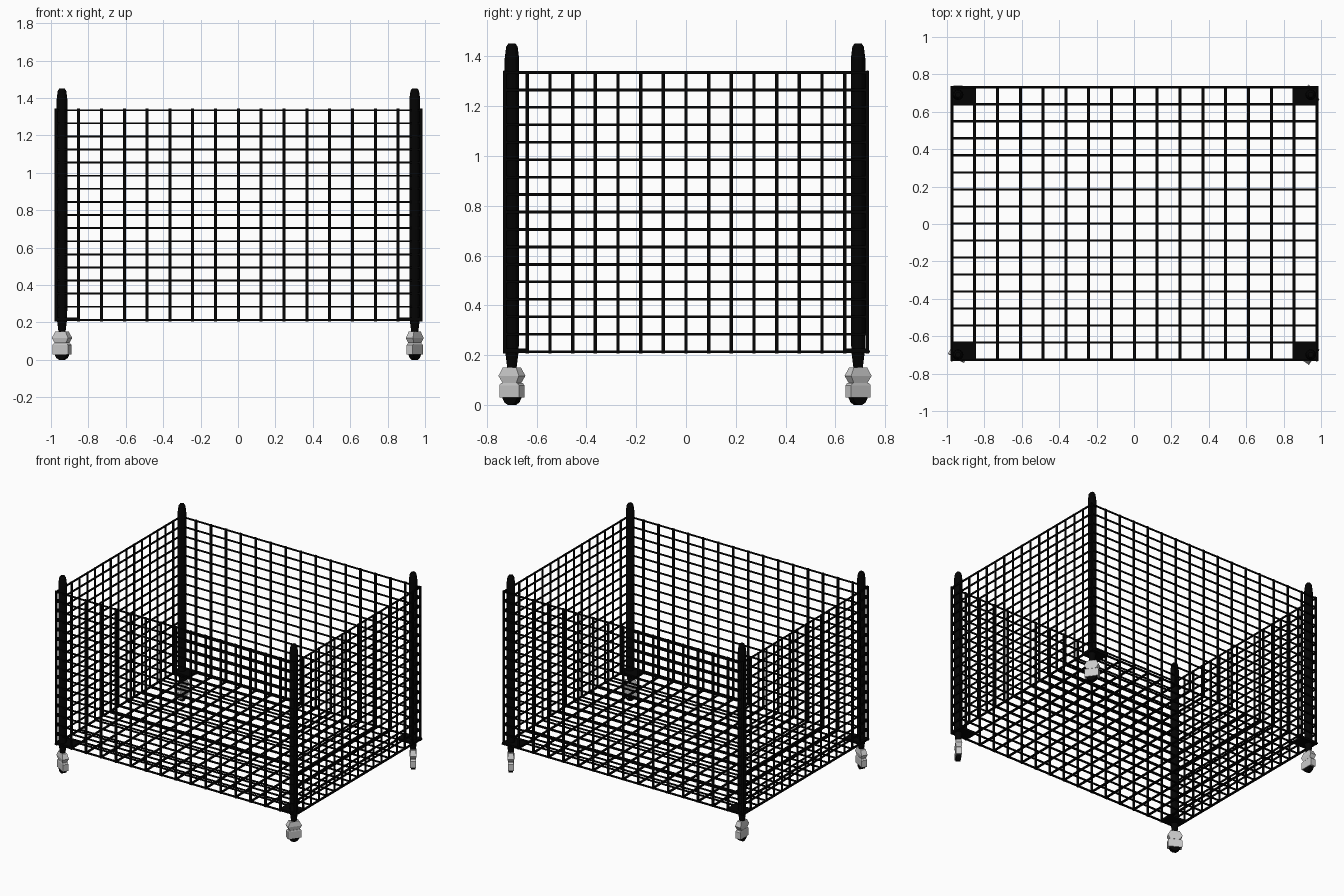
import bpy, bmesh, math
from mathutils import Matrix, Vector

if "Cube" in bpy.data.objects:
    bpy.data.objects.remove(bpy.data.objects["Cube"])

HX, HY = 0.976, 0.728          # half size of the cage
CX = 0.002                     # slight offset of the cage in x
Z0, Z1 = 0.214, 1.335          # floor and rim heights
N = 16                         # cells per panel side

black = bpy.data.materials.new("black_metal")
black.diffuse_color = (0.001, 0.001, 0.001, 1)
black.use_nodes = True
black.node_tree.nodes["Principled BSDF"].inputs["Base Color"].default_value = black.diffuse_color


def finish(name, bm, mat=None, matrix=None):
    bmesh.ops.recalc_face_normals(bm, faces=bm.faces)
    me = bpy.data.meshes.new(name)
    bm.to_mesh(me)
    bm.free()
    ob = bpy.data.objects.new(name, me)
    bpy.context.collection.objects.link(ob)
    if mat:
        me.materials.append(mat)
    if matrix:
        ob.matrix_world = matrix
    return ob


def box(bm, centre, size):
    m = Matrix.Translation(centre) @ Matrix.Diagonal((*size, 1))
    bmesh.ops.create_cube(bm, size=1, matrix=m)


def panel(name, centre, u, v, lu, lv, wu, wv, depth=0.008):
    """Wire grid spanning axes u and v; wu/wv are widths of wires stepped along u/v."""
    bm = bmesh.new()
    for axis, other, la, lo, w in ((u, v, lu, lv, wu), (v, u, lv, lu, wv)):
        for i in range(N + 1):
            c, s = Vector(centre), [depth] * 3
            c[axis] += (i / N - 0.5) * la
            s[axis], s[other] = w, lo + w
            box(bm, c, s)
    return finish(name, bm, black)


def lathe(name, rings, sides, loc):
    bm = bmesh.new()
    loops = [[bm.verts.new((r * math.cos(2 * math.pi * k / sides),
                            r * math.sin(2 * math.pi * k / sides), z))
              for k in range(sides)] for z, r in rings]
    for a, b in zip(loops, loops[1:]):
        for k in range(sides):
            j = (k + 1) % sides
            bm.faces.new((a[k], a[j], b[j], b[k]))
    bm.faces.new(loops[0])
    bm.faces.new(loops[-1])
    return finish(name, bm, black, Matrix.Translation(loc))


def block(bm, levels):
    """Stack of rectangles (z, half width, half thickness) joined into a solid."""
    loops = [[bm.verts.new((sx * w, sy * t, z))
              for sx, sy in ((-1, -1), (1, -1), (1, 1), (-1, 1))] for z, w, t in levels]
    for a, b in zip(loops, loops[1:]):
        for k in range(4):
            j = (k + 1) % 4
            bm.faces.new((a[k], a[j], b[j], b[k]))
    bm.faces.new(loops[0])
    bm.faces.new(loops[-1])


# wire walls and floor
zc, hz = (Z0 + Z1) / 2, Z1 - Z0
for tag, s in (("front", -1), ("back", 1)):
    panel(tag + "_wire_wall", (CX, s * HY, zc), 0, 2, 2 * HX, hz, 0.016, 0.010)
for tag, s in (("left", -1), ("right", 1)):
    panel(tag + "_wire_wall", (CX + s * HX, 0, zc), 1, 2, 2 * HY, hz, 0.013, 0.011)
panel("wire_floor", (CX, 0.003, Z0), 0, 1, 2 * HX, 2 * HY, 0.016, 0.012)

post_rings = [(0.150, 0.019), (0.175, 0.022), (0.215, 0.027), (0.300, 0.029),
              (1.390, 0.029), (1.408, 0.027), (1.438, 0.023), (1.452, 0.014)]
collar = [(0.089, 0.034, 0.018), (0.117, 0.050, 0.023), (0.151, 0.032, 0.017)]
cover = [(0.029, 0.048, 0.020), (0.079, 0.048, 0.020), (0.088, 0.040, 0.018)]

# posts, corner plates and swivelled casters
corners = (("front_left", -1, -1, 150), ("front_right", 1, -1, 55),
           ("back_left", -1, 1, 90), ("back_right", 1, 1, 125))
for tag, sx, sy, ang in corners:
    px, py = CX + sx * 0.943, sy * 0.695 - 0.004
    lathe(tag + "_post", post_rings, 12, (px, py, 0))

    bm = bmesh.new()
    box(bm, (CX + sx * (HX - 0.061), sy * (HY - 0.0455) + 0.003, Z0 + 0.004),
        (0.136, 0.100, 0.016))
    finish(tag + "_corner_plate", bm, black)

    turn = Matrix.Translation((px, py, 0)) @ Matrix.Rotation(math.radians(ang), 4, 'Z')
    bm = bmesh.new()
    block(bm, collar)
    block(bm, cover)
    finish(tag + "_caster_housing", bm, None, turn)

    bm = bmesh.new()
    bmesh.ops.create_cone(bm, cap_ends=True, segments=12, radius1=0.037, radius2=0.037,
                          depth=0.030, matrix=Matrix.Translation((0, 0, 0.0357))
                          @ Matrix.Rotation(math.pi / 2, 4, 'X')
                          @ Matrix.Rotation(math.radians(15), 4, 'Z'))
    finish(tag + "_caster_wheel", bm, black, turn)
